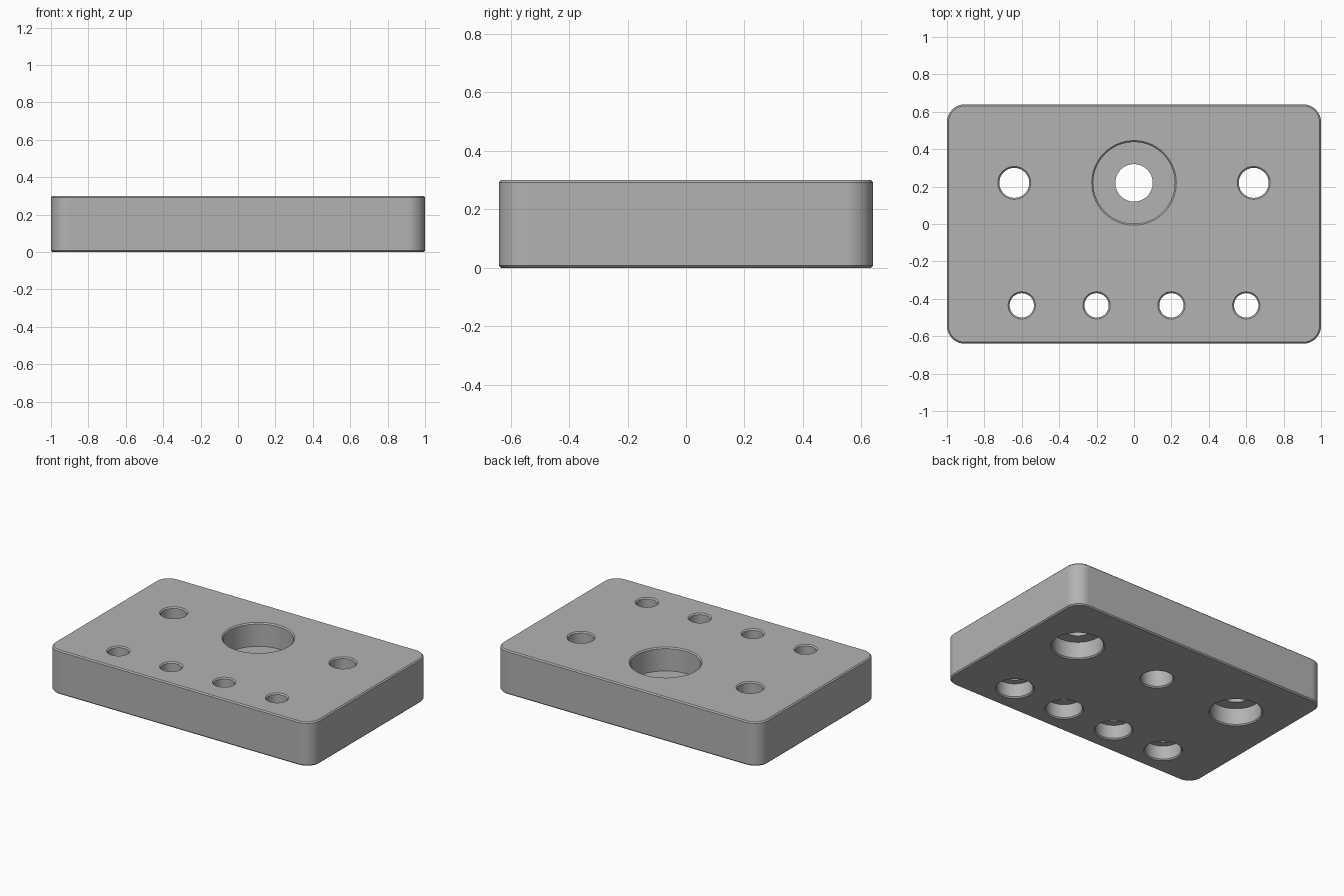
import bpy
import bmesh
import math

LENGTH, WIDTH, HEIGHT = 2.0, 1.28, 0.3
CORNER, CHAMFER = 0.096, 0.008

cube = bpy.data.objects.get("Cube")
if cube:
    bpy.data.objects.remove(cube, do_unlink=True)

# Single metal colour
metal = bpy.data.materials.new("machined_grey")
metal.use_nodes = True
grey = (0.45, 0.45, 0.45, 1)
metal.diffuse_color = grey
metal.node_tree.nodes["Principled BSDF"].inputs["Base Color"].default_value = grey


def make_object(name, bm):
    mesh = bpy.data.meshes.new(name)
    bm.to_mesh(mesh)
    bm.free()
    mesh.materials.append(metal)
    obj = bpy.data.objects.new(name, mesh)
    bpy.context.collection.objects.link(obj)
    return obj


def add_lathe(bm, x, y, profile, sides=64):
    """Closed solid turned around a vertical axis from (radius, z) points."""
    rings = []
    for r, z in profile:
        angles = [2 * math.pi * i / sides for i in range(sides)]
        rings.append([bm.verts.new((x + r * math.cos(a), y + r * math.sin(a), z))
                      for a in angles])
    for low, high in zip(rings, rings[1:]):
        for i in range(sides):
            j = (i + 1) % sides
            bm.faces.new((low[i], low[j], high[j], high[i]))
    bm.faces.new(rings[0][::-1])
    bm.faces.new(rings[-1])


def hole_profile(bottom_r, top_r, step_z):
    """Stepped hole with chamfered mouths, overshooting both faces."""
    c, over = CHAMFER, 0.02
    return [(bottom_r + c + over, -over), (bottom_r, c), (bottom_r, step_z),
            (top_r, step_z), (top_r, HEIGHT - c), (top_r + c + over, HEIGHT + over)]


# Plate body: rounded vertical corners, then chamfered rims
bm = bmesh.new()
bmesh.ops.create_cube(bm, size=1)
for v in bm.verts:
    v.co = (v.co.x * LENGTH, v.co.y * WIDTH, (v.co.z + 0.5) * HEIGHT)
uprights = [e for e in bm.edges if abs(e.verts[0].co.z - e.verts[1].co.z) > 0.1]
bmesh.ops.bevel(bm, geom=uprights, offset=CORNER, segments=16, profile=0.5,
                affect='EDGES')
rims = [e for e in bm.edges if abs(e.verts[0].co.z - e.verts[1].co.z) < 0.001]
bmesh.ops.bevel(bm, geom=rims, offset=CHAMFER, segments=1, affect='EDGES')
plate = make_object("mounting_plate", bm)

# Hole cutters: central bore sunk from above, bolt holes sunk from below
bm = bmesh.new()
add_lathe(bm, 0, 0.22, hole_profile(0.1, 0.218, 0.14), 96)
for x in (-0.64, 0.64):
    add_lathe(bm, x, 0.22, hole_profile(0.16, 0.08, 0.12))
for x in (-0.6, -0.2, 0.2, 0.6):
    add_lathe(bm, x, -0.435, hole_profile(0.113, 0.065, 0.1))
bmesh.ops.recalc_face_normals(bm, faces=bm.faces)
cutter = make_object("hole_cutters", bm)
cutter.hide_render = True

# Drill the plate and drop the cutters
cut = plate.modifiers.new("holes", 'BOOLEAN')
cut.operation = 'DIFFERENCE'
cut.solver = 'EXACT'
cut.object = cutter
bpy.ops.object.select_all(action='DESELECT')
plate.select_set(True)
bpy.context.view_layer.objects.active = plate
bpy.ops.object.modifier_apply(modifier=cut.name)
bpy.data.objects.remove(cutter, do_unlink=True)

# Smooth round walls, crisp edges
bpy.ops.object.shade_smooth_by_angle(angle=math.radians(30))
flat = plate.modifiers.new("flat_faces", 'WEIGHTED_NORMAL')
flat.keep_sharp = True
